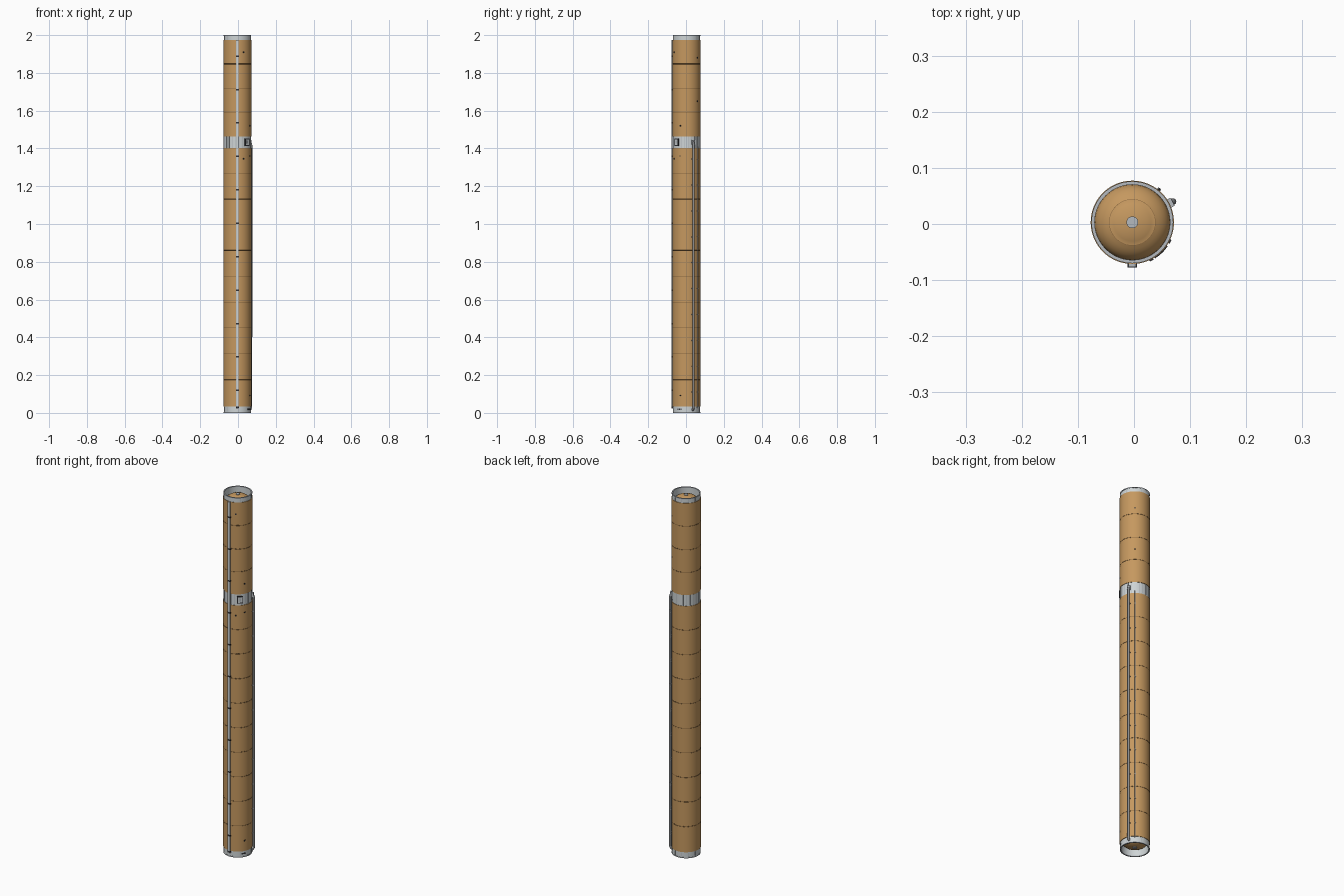
import bpy, bmesh, math
from mathutils import Matrix

if "Cube" in bpy.data.objects:
    bpy.data.objects.remove(bpy.data.objects["Cube"], do_unlink=True)

CX, CY = -0.003, 0.003      # axis of the stage
R = 0.0742                  # insulated tank radius
RS = 0.0720                 # bare skirt radius


def material(name, r, g, b):
    m = bpy.data.materials.new(name)
    m.use_nodes = True
    m.diffuse_color = (r, g, b, 1)
    m.node_tree.nodes["Principled BSDF"].inputs["Base Color"].default_value = (r, g, b, 1)
    return m


TAN = material("tan foam", 0.56, 0.315, 0.115)
SEAM = material("seam brown", 0.26, 0.14, 0.05)
WHITE = material("skirt white", 0.62, 0.66, 0.67)
GREY = material("light grey", 0.46, 0.49, 0.52)
PIPE = material("pipe grey", 0.27, 0.28, 0.29)
DARK = material("dark fitting", 0.03, 0.03, 0.035)


def finish(name, bm, mats, smooth=True):
    bmesh.ops.recalc_face_normals(bm, faces=bm.faces)
    me = bpy.data.meshes.new(name)
    bm.to_mesh(me)
    bm.free()
    for m in mats:
        me.materials.append(m)
    ob = bpy.data.objects.new(name, me)
    bpy.context.collection.objects.link(ob)
    if smooth:
        bpy.ops.object.select_all(action='DESELECT')
        ob.select_set(True)
        bpy.context.view_layer.objects.active = ob
        bpy.ops.object.shade_smooth_by_angle(angle=math.radians(30))
    return ob


def lathe(name, profile, mats, rule=None, closed=False):
    """Revolve (radius, z) points about the stage axis."""
    bm = bmesh.new()
    vs = [bm.verts.new((r, 0, z)) for r, z in profile]
    pairs = list(zip(vs, vs[1:])) + ([(vs[-1], vs[0])] if closed else [])
    edges = [bm.edges.new(p) for p in pairs]
    bmesh.ops.spin(bm, geom=vs + edges, axis=(0, 0, 1), cent=(0, 0, 0),
                   angle=math.tau, steps=72, use_duplicate=False)
    bmesh.ops.remove_doubles(bm, verts=bm.verts, dist=0.00002)
    if rule:
        for f in bm.faces:
            f.material_index = rule(f.calc_center_median())
    bmesh.ops.translate(bm, verts=bm.verts, vec=(CX, CY, 0))
    return finish(name, bm, mats)


def boxes(name, items, mat):
    """Boxes on the wall: (angle in degrees, radius, z, depth, width, height)."""
    bm = bmesh.new()
    for a, r, z, d, w, h in items:
        mtx = (Matrix.Translation((CX, CY, z)) @ Matrix.Rotation(math.radians(a), 4, 'Z')
               @ Matrix.Translation((r, 0, 0)) @ Matrix.Diagonal((d, w, h, 1)))
        bmesh.ops.create_cube(bm, size=1, matrix=mtx)
    return finish(name, bm, [mat], smooth=False)


def tube(name, angle, points, radius, mat):
    """Pipe running along (distance from axis, z) points at one angle."""
    cu = bpy.data.curves.new(name, 'CURVE')
    cu.dimensions = '3D'
    cu.bevel_depth = radius
    cu.bevel_resolution = 3
    cu.use_fill_caps = True
    sp = cu.splines.new('POLY')
    sp.points.add(len(points) - 1)
    c, s = math.cos(math.radians(angle)), math.sin(math.radians(angle))
    for p, (d, z) in zip(sp.points, points):
        p.co = (CX + d * c, CY + d * s, z, 1)
    cu.materials.append(mat)
    ob = bpy.data.objects.new(name, cu)
    bpy.context.collection.objects.link(ob)
    return ob


def tank(name, z0, z1, seams):
    prof = [(RS - 0.004, z0), (R, z0)]
    for s in seams:
        prof += [(R, s - 0.0016), (R - 0.0005, s - 0.0012),
                 (R - 0.0005, s + 0.0012), (R, s + 0.0016)]
    prof += [(R, z1), (RS - 0.004, z1)]
    groove = lambda c: int(any(abs(c.z - s) < 0.0018 for s in seams))
    lathe(name, prof, [TAN, SEAM], groove)


# Insulated tank walls with weld seams
tank("lower_tank", 0.034, 1.402, [0.177 + 0.1365 * i for i in range(9)])
tank("upper_tank", 1.464, 1.974, [1.59, 1.716, 1.847])


# Domes closing both ends, each with a seam ring
def dome(name, base, height):
    prof = []
    for i in range(13):
        t = math.pi / 2 * i / 12
        prof.append((0.067 * math.cos(t), base + height * math.sin(t)))
    r0 = 0.041
    z0 = base + height * math.sqrt(1 - (r0 / 0.067) ** 2)
    k = next(i for i, p in enumerate(prof) if p[0] < r0 - 0.001)
    prof[k:k] = [(r0 + 0.0004, z0), (r0 - 0.0004, z0)]
    lathe(name, prof, [TAN, SEAM],
          lambda c: int(abs(math.hypot(c.x, c.y) - r0) < 0.0003))


dome("upper_dome", 1.945, 0.043)
dome("lower_dome", 0.055, -0.043)
lathe("upper_dome_cap", [(0, 1.991), (0.0105, 1.991), (0.0105, 1.982)], [GREY])
lathe("lower_dome_cap", [(0, 0.009), (0.0105, 0.009), (0.0105, 0.018)], [GREY])


# Bare metal skirts, intertank and end flanges
def ring(name, r0, r1, z0, z1, mat):
    lathe(name, [(r0, z0), (r1, z0), (r1, z1), (r0, z1)], [mat], closed=True)


ring("upper_skirt", 0.0675, RS, 1.94, 1.998, WHITE)
ring("lower_skirt", 0.0675, RS, 0.002, 0.06, WHITE)
ring("intertank", 0.066, RS, 1.39, 1.475, WHITE)
ring("upper_flange", 0.067, RS + 0.001, 1.995, 2.0, GREY)
ring("lower_flange", 0.067, RS + 0.001, 0.0, 0.005, GREY)

# Stringers on the bare sections
ribs = [a * 15 + 7.5 for a in range(24) if not 295 < a * 15 + 7.5 < 335]
boxes("intertank_ribs", [(a, RS, 1.433, 0.002, 0.0022, 0.060) for a in ribs], GREY)
joints = [a * 30 + 15 for a in range(12)]
boxes("skirt_joints", [(a, RS, z, 0.001, 0.0012, 0.024)
                       for a in joints for z in (0.019, 1.985)], GREY)

# Cable tunnel along the front with its clamps
boxes("cable_tunnel", [(-90, 0.0755, 0.998, 0.0085, 0.0135, 1.952)], GREY)
boxes("tunnel_cover", [(-90, 0.0797, 0.998, 0.0006, 0.0105, 1.952)], WHITE)
boxes("tunnel_clamps", [(-90, 0.0760, 0.119 + 0.177 * i, 0.0084, 0.0165, 0.008)
                        for i in range(11)] +
      [(-90, 0.0798, 0.119 + 0.177 * i, 0.0008, 0.0145, 0.008) for i in range(11)] +
      [(-90, 0.0755, 0.03, 0.0092, 0.0145, 0.006)], DARK)

# Feed line with bent ends, and its brackets
tube("feed_line", 27, [(0.066, 0.014), (0.076, 0.018), (0.0815, 0.030),
                       (0.0815, 1.418), (0.077, 1.432), (0.066, 1.440)], 0.006, PIPE)
boxes("feed_line_brackets", [(27, 0.0765, 0.11 + 0.137 * i, 0.008, 0.015, 0.005)
                             for i in range(10)], PIPE)
boxes("feed_line_fairing", [(27, 0.0745, 1.433, 0.012, 0.016, 0.024)], GREY)

# Thin pressure line beside it
tube("pressure_line", 51, [(0.0715, 0.026), (0.0758, 0.034), (0.0758, 1.408),
                           (0.0715, 1.416)], 0.0019, GREY)
boxes("pressure_line_brackets", [(51, 0.0755, 0.11 + 0.137 * i, 0.005, 0.006, 0.004)
                                 for i in range(10)], PIPE)

# Access hatch: dark frame, pale door, dark handle plate
boxes("hatch_frame", [(-46, RS + 0.0005, 1.433, 0.005, 0.031, 0.040)], DARK)
boxes("hatch_door", [(-46, RS + 0.0012, 1.433, 0.0048, 0.022, 0.030)], WHITE)
boxes("hatch_plate", [(-46, RS + 0.0016, 1.433, 0.0050, 0.009, 0.016)], GREY)

# Small sensor fittings and the vents in the lower skirt
boxes("sensor_fittings", [(-63, R, 1.91, 0.005, 0.007, 0.007),
                          (-63, R, 1.345, 0.005, 0.007, 0.007),
                          (-27, R, 1.52, 0.005, 0.007, 0.007),
                          (-27, R, 1.36, 0.005, 0.006, 0.006),
                          (-27, R, 0.092, 0.005, 0.007, 0.007),
                          (50, R, 1.88, 0.004, 0.005, 0.007),
                          (50, R, 1.65, 0.004, 0.005, 0.007)], DARK)
boxes("skirt_vents", [(a, RS, 0.02, 0.002, 0.007, 0.007)
                      for a in (-38, -31, -24)], DARK)
